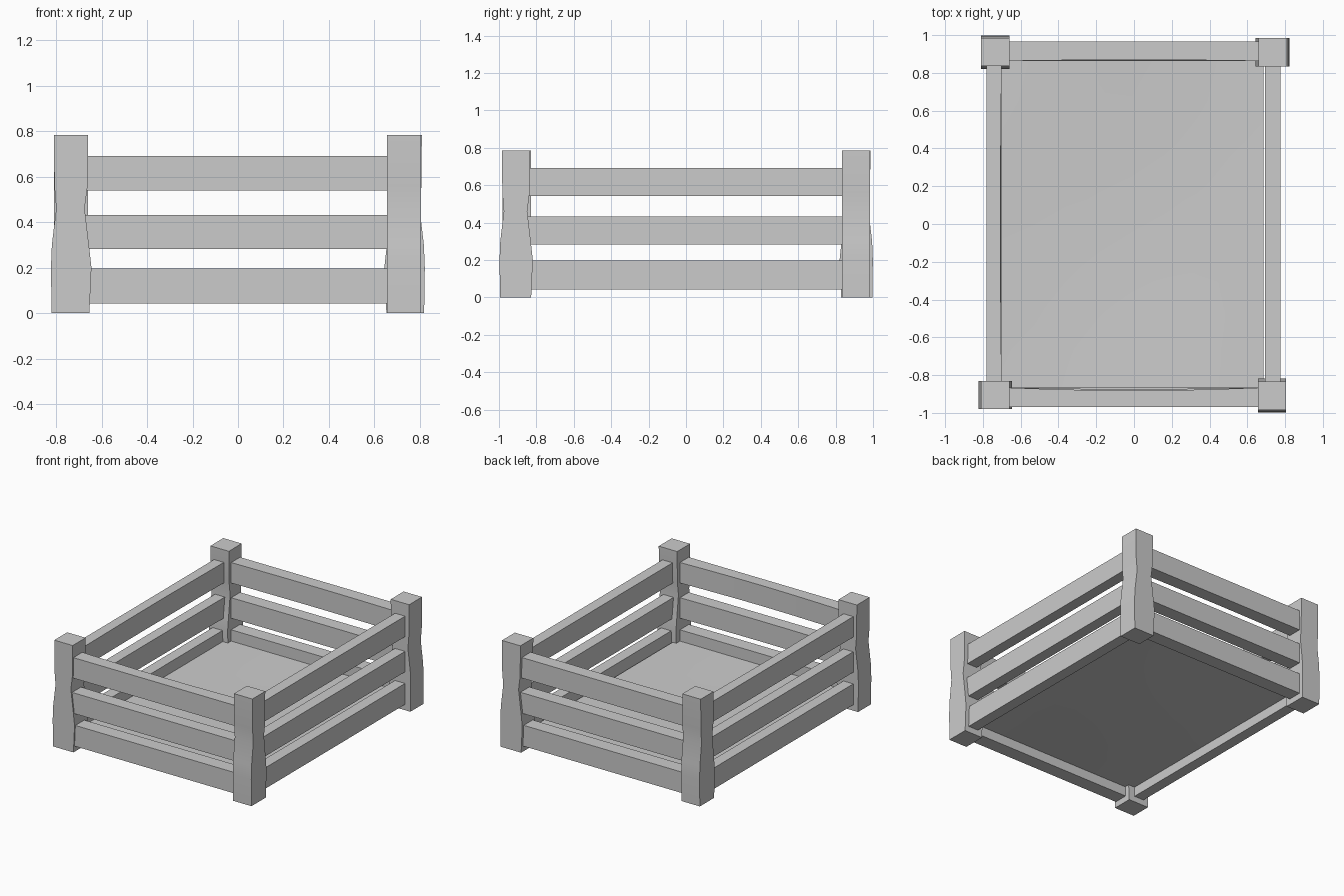
import bpy, bmesh
from math import sin, pi, radians
from mathutils import Matrix, Vector

if "Cube" in bpy.data.objects:
    bpy.data.objects.remove(bpy.data.objects["Cube"])


def make(name, bm):
    bmesh.ops.recalc_face_normals(bm, faces=bm.faces)
    me = bpy.data.meshes.new(name)
    bm.to_mesh(me)
    bm.free()
    ob = bpy.data.objects.new(name, me)
    bpy.context.collection.objects.link(ob)
    # soften the gentle bends, keep the square corners crisp
    bpy.ops.object.select_all(action='DESELECT')
    ob.select_set(True)
    bpy.context.view_layer.objects.active = ob
    bpy.ops.object.shade_smooth_by_angle(angle=radians(30))
    return ob


def loft(name, rings, mat=None):
    """Skin a list of four-cornered rings and cap both ends."""
    bm = bmesh.new()
    loops = [[bm.verts.new(p) for p in r] for r in rings]
    for a, b in zip(loops, loops[1:]):
        for i in range(4):
            j = (i + 1) % 4
            bm.faces.new((a[i], a[j], b[j], b[i]))
    bm.faces.new(loops[0])
    bm.faces.new(loops[-1])
    if mat:
        bm.transform(mat)
    return make(name, bm)


# Hewn corner posts: (z, outer x, inner x), one shape turned by quarter turns
PROFILE = [(0, -.085, .081), (.2, -.088, .09), (.3, -.084, .079),
           (.46, -.065, .06), (.56, -.073, .073), (.785, -.075, .075)]
rings = [[(a, -.075, z), (b, -.075, z), (b, .075, z), (a, .075, z)]
         for z, a, b in PROFILE]
for name, x, y, turn in (("front_left_post", -.735, -.905, 0),
                         ("front_right_post", .731, -.909, 90),
                         ("back_right_post", .734, .91, 180),
                         ("back_left_post", -.735, .911, 270)):
    loft(name, rings, Matrix.Translation((x, y, 0)) @ Matrix.Rotation(radians(turn), 4, 'Z'))


# Horizontal rails, pinched a little on the inner side along their length
def rail(name, start, end, depth, z0, z1, pinch):
    start, end = Vector(start), Vector(end)
    d = (end - start).normalized()
    side = Vector((-d.y, d.x))          # points to the inside of the pen
    rings = []
    for i in range(7):
        t = i / 6
        c = start.lerp(end, t)
        p = c - side * depth / 2
        q = c + side * (depth / 2 - pinch * sin(pi * t))
        rings.append([(p.x, p.y, z0), (q.x, q.y, z0), (q.x, q.y, z1), (p.x, p.y, z1)])
    loft(name, rings)


LEVELS = [("lower", .043, .197, 0), ("middle", .282, .433, .008), ("upper", .541, .692, .016)]
for level, z0, z1, pinch in LEVELS:
    rail(f"front_{level}_rail", (-.68, -.918), (.68, -.918), .104, z0, z1, pinch)
    rail(f"back_{level}_rail", (.68, .915), (-.68, .915), .104, z0, z1, pinch * .4)
    rail(f"left_{level}_rail", (-.741, .85), (-.741, -.85), .08, z0, z1, pinch * .4)
    rail(f"right_{level}_rail", (.735, -.85), (.735, .85), .082, z0, z1, 0)

# Floor panel inside the lower rails, sagging slightly in the middle
X0, X1, Y0, Y1 = -.705, .685, -.88, .87
N = 8
bm = bmesh.new()
bmesh.ops.create_grid(bm, x_segments=N, y_segments=N, size=.5)
for v in bm.verts:
    sag = sin(pi * (v.co.x + .5)) * sin(pi * (v.co.y + .5))
    v.co = (X0 + (v.co.x + .5) * (X1 - X0), Y0 + (v.co.y + .5) * (Y1 - Y0), .114 - .018 * sag)
make("floor_panel", bm)
